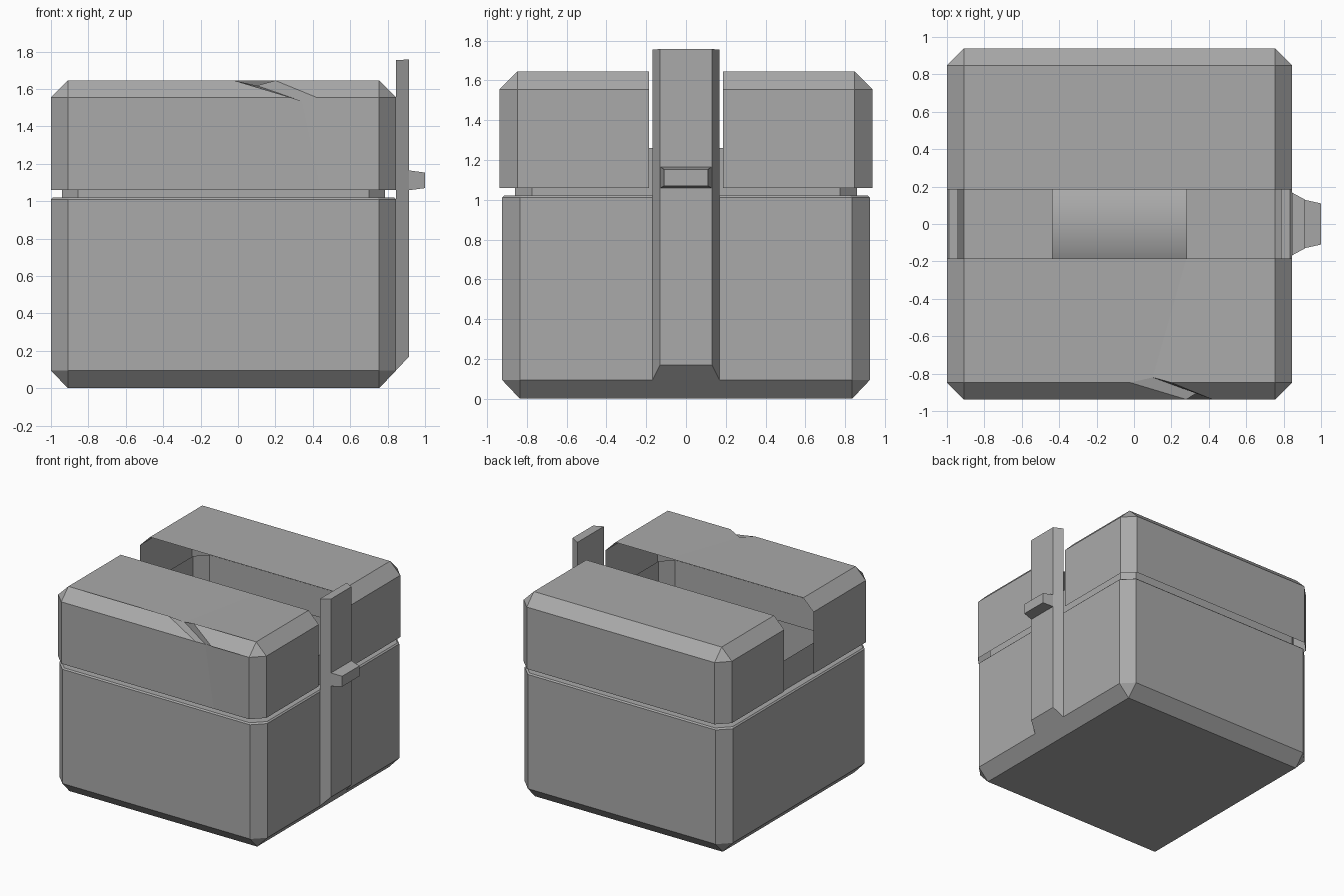
import bpy, bmesh, math

if "Cube" in bpy.data.objects:
    bpy.data.objects.remove(bpy.data.objects["Cube"], do_unlink=True)

grey = bpy.data.materials.new("plain grey")
grey.use_nodes = True
grey.diffuse_color = (0.4, 0.4, 0.4, 1)
grey.node_tree.nodes["Principled BSDF"].inputs["Base Color"].default_value = (0.4, 0.4, 0.4, 1)

X0, X1 = -1.0, 0.845      # box ends
MID = (X0 + X1) / 2


def build(name, faces):
    """Make an object from faces given as lists of points; shared points are welded."""
    bm = bmesh.new()
    for pts in faces:
        bm.faces.new([bm.verts.new(p) for p in pts])
    bmesh.ops.remove_doubles(bm, verts=bm.verts, dist=0.0005)
    bmesh.ops.recalc_face_normals(bm, faces=bm.faces)
    mesh = bpy.data.meshes.new(name)
    bm.to_mesh(mesh)
    bm.free()
    mesh.materials.append(grey)
    bpy.context.collection.objects.link(bpy.data.objects.new(name, mesh))


def octagon(hx, hy, c, z):
    """Rectangle with cut corners, counter-clockwise, centred on the box."""
    pts = [(hx, -hy + c), (hx, hy - c), (hx - c, hy), (-hx + c, hy),
           (-hx, hy - c), (-hx, -hy + c), (-hx + c, -hy), (hx - c, -hy)]
    return [(MID + x, y, z) for x, y in pts]


def band(a, b):
    """Quads joining two closed rings."""
    n = len(a)
    return [[a[i], a[(i + 1) % n], b[(i + 1) % n], b[i]] for i in range(n)]


# Body: thin-walled tub with a narrow rim and a raised inner lip
HX, HY, C = (X1 - X0) / 2, 0.925, 0.09
rings = [octagon(HX, HY, C, 0.095), octagon(HX, HY, C, 1.01),
         octagon(HX - 0.01, HY - 0.01, C, 1.02),
         octagon(HX - 0.06, HY - 0.065, 0.085, 1.02),
         octagon(HX - 0.06, HY - 0.065, 0.085, 1.26)]
faces = []
for a, b in zip(rings, rings[1:]):
    faces += band(a, b)
lx, ly = HX - C, HY - C
base = [(MID + lx, -ly, 0), (MID + lx, ly, 0), (MID - lx, ly, 0), (MID - lx, -ly, 0)]
faces.append(base[::-1])
low = rings[0]
for i in range(4):
    j = (i + 1) % 4
    faces.append([base[i], base[j], low[2 * i + 1], low[2 * i]])       # bottom bevel
    faces.append([base[j], low[2 * j], low[2 * i + 1]])                # corner facet
build("box_body", faces)


# Lid: two thin bevelled halves either side of a slot
def lid_half(name, s, dented):
    yo, ys, zb, ze, zt = 0.938, 0.185, 1.06, 1.555, 1.645
    yc = yo - C
    xa, xb = X0 + C, X1 - C
    out = [(X0, ys), (X0, yc), (xa, yo), (xb, yo), (X1, yc), (X1, ys)]
    lo = [(x, s * y, zb) for x, y in out]
    up = [(x, s * y, ze) for x, y in out]
    sl, cl, cr, sr = [(x, s * y, zt) for x, y in ((xa, ys), (xa, yc), (xb, yc), (xb, ys))]
    fs = [[lo[i], lo[i + 1], up[i + 1], up[i]] for i in (0, 1, 3, 4)]
    fs += [[up[0], up[1], cl, sl], [up[1], up[2], cl],
           [up[3], up[4], cr], [up[4], up[5], sr, cr]]
    if not dented:
        fs += [[lo[2], lo[3], up[3], up[2]], [up[2], up[3], cr, cl], [sl, cl, cr, sr]]
    else:
        # Notch knocked into the front bevel, with creases running from it
        top_l, top_r = (-0.02, s * yc, zt), (0.2, s * yc, zt)
        edge_l, edge_r = (0.28, s * yo, ze), (0.42, s * yo, ze)
        dip_top, dip_low = (0.1, s * 0.82, 1.618), (0.34, s * 0.9, 1.535)
        crease_top, crease_low = (0.28, s * ys, zt), (0.44, s * yo, zb)
        fs += [[sl, cl, top_l, dip_top, crease_top],
               [crease_top, dip_top, top_r, cr, sr],
               [cl, up[2], edge_l, top_l], [top_l, edge_l, dip_low, dip_top],
               [dip_top, dip_low, edge_r, top_r], [top_r, edge_r, up[3], cr],
               [up[2], lo[2], crease_low, dip_low, edge_l],
               [edge_r, dip_low, crease_low, lo[3], up[3]]]
    build(name, fs)


lid_half("lid_back", 1, False)
lid_half("lid_front", -1, True)


# Upright latch strap with tapered sides and a sloped foot, and its knob
def prism(name, a, b):
    build(name, band(a, b) + [a[::-1], b])


def rect(x, hy, z0, z1):
    return [(x, -hy, z0), (x, hy, z0), (x, hy, z1), (x, -hy, z1)]


prism("latch_strap", rect(X1, 0.168, 0.095, 1.755), rect(0.915, 0.13, 0.17, 1.757))
prism("latch_knob", rect(0.91, 0.13, 1.058, 1.165), rect(1.0, 0.11, 1.07, 1.153))

# Smooth roll lying inside the tub
bpy.ops.mesh.primitive_cylinder_add(vertices=48, radius=0.45, depth=0.72,
                                    location=(MID, 0, 0.46),
                                    rotation=(0, math.pi / 2, 0))
roll = bpy.context.object
roll.name = "inner_roll"
roll.data.materials.append(grey)
bpy.ops.object.shade_smooth_by_angle()
